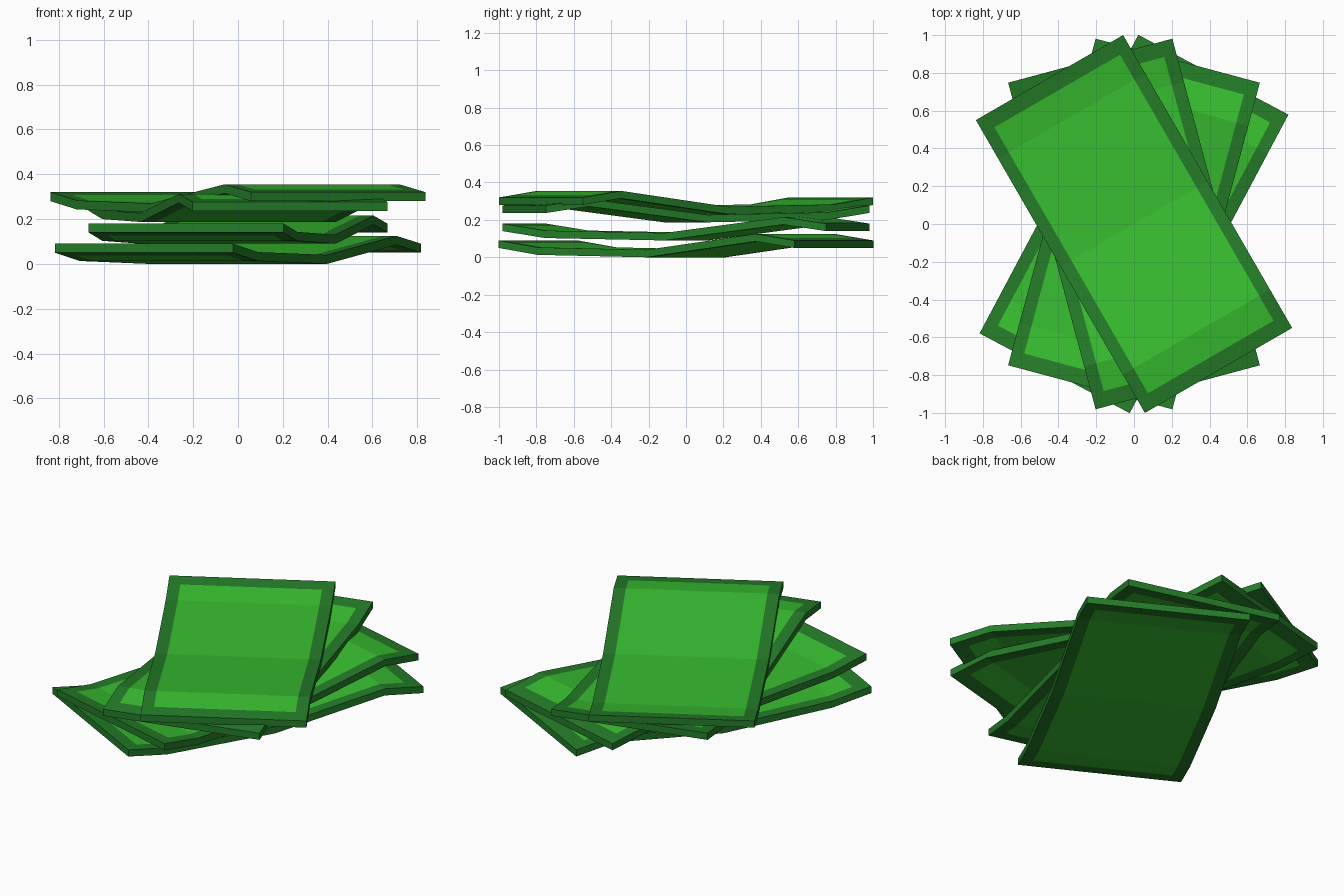
import bpy, bmesh
from math import radians

if "Cube" in bpy.data.objects:
    bpy.data.objects.remove(bpy.data.objects["Cube"])

def material(name, color):
    m = bpy.data.materials.new(name)
    m.diffuse_color = color
    m.use_nodes = True
    m.node_tree.nodes["Principled BSDF"].inputs["Base Color"].default_value = m.diffuse_color
    return m

edge_green = material("border_green", (0.018, 0.205, 0.022, 1))
face_green = material("panel_green", (0.04, 0.52, 0.03, 1))

# Underside height along the length of one wavy note
WAVE = [(-0.895, 0.05), (-0.66, 0.013), (0, 0.0), (0.66, 0.085), (0.895, 0.05)]
THICK = 0.04
US = [-0.45, -0.384, 0.384, 0.45]
VS = [-0.895, -0.813, -0.66, 0, 0.66, 0.813, 0.895]

def height(v):
    for (a, za), (b, zb) in zip(WAVE, WAVE[1:]):
        if v <= b:
            return za + (zb - za) * (v - a) / (b - a)

def banknote(name, z, angle):
    bm = bmesh.new()
    low, top = [[[bm.verts.new((u, v, height(v) + t)) for v in VS] for u in US]
                for t in (0, THICK)]
    nu, nv = len(US), len(VS)
    # printed faces with a darker border
    for i in range(nu - 1):
        for j in range(nv - 1):
            inner = i == 1 and 0 < j < nv - 2
            for g in (low, top):
                f = bm.faces.new((g[i][j], g[i + 1][j], g[i + 1][j + 1], g[i][j + 1]))
                f.material_index = int(inner)
    # rim
    rim = ([(i, 0) for i in range(nu - 1)] + [(nu - 1, j) for j in range(nv - 1)]
           + [(i, nv - 1) for i in range(nu - 1, 0, -1)] + [(0, j) for j in range(nv - 1, 0, -1)])
    for (a, b), (c, d) in zip(rim, rim[1:] + rim[:1]):
        bm.faces.new((low[a][b], low[c][d], top[c][d], top[a][b]))
    bmesh.ops.recalc_face_normals(bm, faces=bm.faces[:])
    me = bpy.data.meshes.new(name)
    bm.to_mesh(me)
    bm.free()
    me.materials.append(edge_green)
    me.materials.append(face_green)
    ob = bpy.data.objects.new(name, me)
    ob.location.z = z
    ob.rotation_euler.z = radians(angle)
    bpy.context.collection.objects.link(ob)

# Fanned stack, the upper two turned end for end
for k, (z, angle) in enumerate([(0, -28), (0.09, -15), (0.187, 195), (0.23, 210)]):
    banknote(f"banknote_{k + 1}", z, angle)
